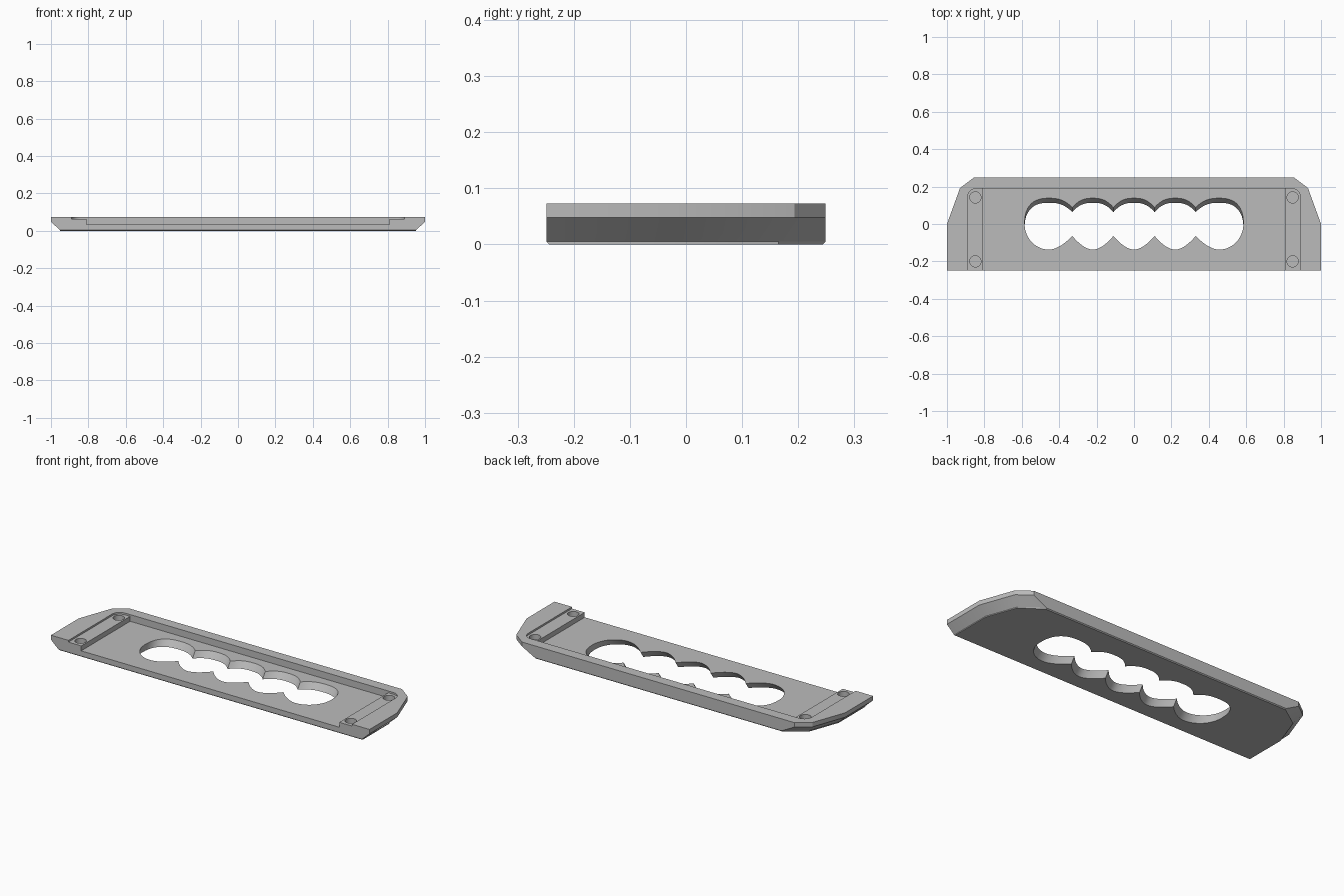
import bpy, bmesh, math

cube = bpy.data.objects.get("Cube")
if cube:
    bpy.data.objects.remove(cube, do_unlink=True)

grey = bpy.data.materials.new("plain grey")
grey.use_nodes = True
colour = (0.5, 0.5, 0.5, 1)
grey.diffuse_color = colour
grey.node_tree.nodes["Principled BSDF"].inputs["Base Color"].default_value = colour


def loft(name, rings):
    """Closed solid through rings of equal length, listed bottom to top."""
    bm = bmesh.new()
    loops = [[bm.verts.new(p) for p in ring] for ring in rings]
    n = len(loops[0])
    for low, high in zip(loops, loops[1:]):
        for i in range(n):
            j = (i + 1) % n
            bm.faces.new((low[i], low[j], high[j], high[i]))
    bm.faces.new(loops[0][::-1])
    bm.faces.new(loops[-1])
    bmesh.ops.recalc_face_normals(bm, faces=bm.faces)
    mesh = bpy.data.meshes.new(name)
    bm.to_mesh(mesh)
    bm.free()
    mesh.materials.append(grey)
    obj = bpy.data.objects.new(name, mesh)
    bpy.context.collection.objects.link(obj)
    return obj


def mirrored(half, z):
    """Full outline from its +x half, listed front to back."""
    return [(x, y, z) for x, y in half] + [(-x, y, z) for x, y in reversed(half)]


def prism(name, outline, z0, z1, shear=0, pivot=0):
    return loft(name, [[(x, y + shear * (z - pivot), z) for x, y in outline]
                       for z in (z0, z1)])


def cut(target, cutter):
    mod = target.modifiers.new("cut", "BOOLEAN")
    mod.operation, mod.solver, mod.object = "DIFFERENCE", "EXACT", cutter
    bpy.context.view_layer.objects.active = target
    bpy.ops.object.modifier_apply(modifier=mod.name)
    bpy.data.objects.remove(cutter, do_unlink=True)


# Plate: upright rim, wide bevel under both ends, small bevel under front and back
D = 0.249
FLOOR, LEDGE, TOP = 0.035, 0.063, 0.073
rim = [(1, -D), (1, 0), (0.93, 0.193), (0.855, D)]
base = [(0.953, -D), (0.953, -0.008), (0.89, 0.165), (0.774, D)]
foot = [(x, max(-0.244, min(0.244, y))) for x, y in base]
plate = loft("plate", [mirrored(foot, 0), mirrored(base, 0.005),
                       mirrored(rim, 0.048), mirrored(rim, TOP)])

# Shallow recess with rounded back corners, open at the front
r = 0.048
corner = [(0.89 - r + r * math.cos(a), 0.19 - r + r * math.sin(a))
          for a in (math.pi / 2 * i / 10 for i in range(11))]
recess = [(0.89, -0.4)] + corner
recess += [(-x, y) for x, y in reversed(recess)]
cut(plate, prism("recess_cutter", recess, LEDGE, 0.2))

# Deeper pocket between the two end ledges
cut(plate, prism("pocket_cutter",
                 [(-0.81, -0.4), (0.81, -0.4), (0.81, 0.19), (-0.81, 0.19)], FLOOR, 0.2))

# Blind round sockets in the ledges
for sx in (-1, 1):
    for y in (-0.2, 0.142):
        ring = [(sx * 0.848 + 0.03 * math.cos(math.tau * i / 32),
                 y + 0.03 * math.sin(math.tau * i / 32)) for i in range(32)]
        cut(plate, prism("socket_cutter", ring, FLOOR, 0.2))


# Scalloped grip opening with five lobes, slanted through the plate
def edge(x, cusp, crest, power, end_power):
    x = abs(x)
    if x > 0.455:
        return crest * max(0, 1 - ((x - 0.455) / 0.13) ** end_power) ** (1 / end_power)
    centre, half = (0, 0.11) if x <= 0.11 else (0.22, 0.11) if x <= 0.33 else (0.455, 0.125)
    return cusp + (crest - cusp) * (1 - abs((x - centre) / half) ** power)


stops = [0, 0.11, 0.33, 0.455]
xs = [i * 0.011 for i in range(31)] + [0.33 + 0.0125 * i for i in range(1, 11)]
xs += [0.455 + 0.13 * math.sin(math.pi / 2 * i / 12) for i in range(1, 13)]
xs = [-x for x in reversed(xs[1:])] + xs
front = [(x, -edge(x, 0.064, 0.137, 1.8, 2)) for x in xs]
back = [(x, edge(x, 0.088, 0.138, 2.6, 2.5)) for x in xs[1:-1]]
cut(plate, prism("grip_cutter", front + back[::-1], -0.03, 0.1, 0.7, FLOOR))

# Smooth curved walls, sharp edges kept
bpy.ops.object.select_all(action="DESELECT")
plate.select_set(True)
bpy.context.view_layer.objects.active = plate
bpy.ops.object.shade_smooth_by_angle(angle=math.radians(25))
